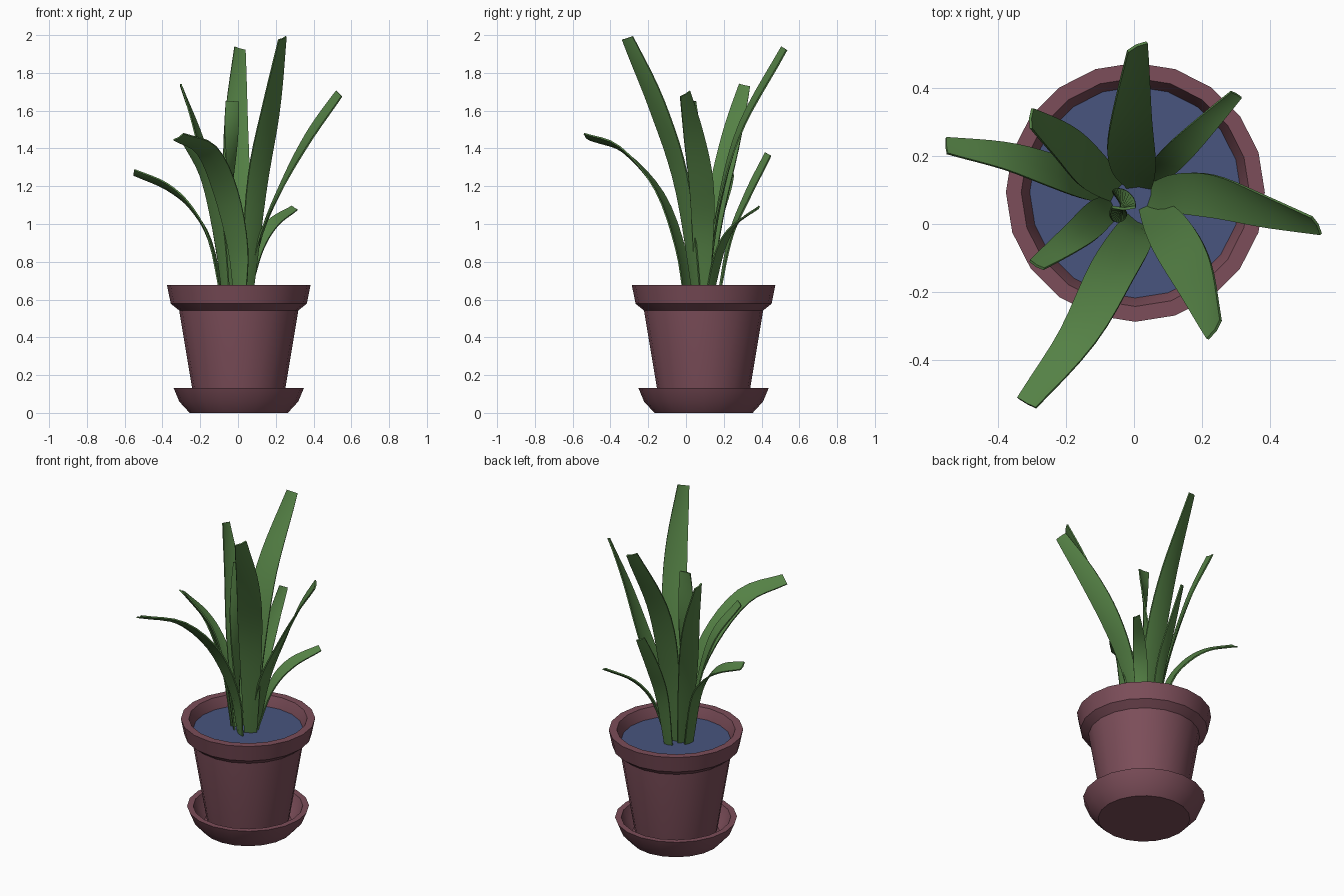
import bpy, bmesh, math
from mathutils import Vector

if "Cube" in bpy.data.objects:
    bpy.data.objects.remove(bpy.data.objects["Cube"])

CX, CY = 0.004, 0.093  # pot axis
SIDES = 20


def material(name, rgb):
    m = bpy.data.materials.new(name)
    m.diffuse_color = (*rgb, 1)
    m.use_nodes = True
    m.node_tree.nodes["Principled BSDF"].inputs["Base Color"].default_value = m.diffuse_color
    return m


CLAY = material("clay", (0.20, 0.075, 0.10))
GREEN = material("leaf_green", (0.09, 0.22, 0.06))
SOIL = material("soil_blue", (0.065, 0.09, 0.21))


def finish(name, bm, mat, angle):
    bmesh.ops.remove_doubles(bm, verts=bm.verts, dist=1e-5)
    bmesh.ops.recalc_face_normals(bm, faces=bm.faces)
    me = bpy.data.meshes.new(name)
    bm.to_mesh(me)
    bm.free()
    me.materials.append(mat)
    ob = bpy.data.objects.new(name, me)
    bpy.context.collection.objects.link(ob)
    bpy.ops.object.select_all(action='DESELECT')
    ob.select_set(True)
    bpy.context.view_layer.objects.active = ob
    bpy.ops.object.shade_smooth_by_angle(angle=math.radians(angle))
    return ob


def lathe(name, profile, mat):
    """Revolve (radius, z) points around the pot axis."""
    bm = bmesh.new()
    rings = []
    for r, z in profile:
        rings.append([bm.verts.new((CX + r * math.cos(a), CY + r * math.sin(a), z))
                      for a in (math.tau * i / SIDES for i in range(SIDES))])
    for lo, hi in zip(rings, rings[1:]):
        for i in range(SIDES):
            j = (i + 1) % SIDES
            bm.faces.new((lo[i], lo[j], hi[j], hi[i]))
    return finish(name, bm, mat, 25)


def catmull(pts, t):
    """Point on a smooth curve through pts, t in 0..1."""
    p = [2 * pts[0] - pts[1]] + pts + [2 * pts[-1] - pts[-2]]
    s = t * (len(pts) - 1)
    i = min(int(s), len(pts) - 2)
    u = s - i
    a, b, c, d = p[i:i + 4]
    return 0.5 * (2 * b + (c - a) * u + (2 * a - 5 * b + 4 * c - d) * u * u
                  + (3 * b - a - 3 * c + d) * u ** 3)


def leaf(name, path, ang0, ang1, wide, tip, base=0.07, roll=0, steps=16, thick=0.008):
    """Tapered, lightly cupped blade; ang0/ang1 turn its width, roll tilts the tip."""
    pts = [Vector(p) for p in path]
    bm = bmesh.new()
    rings = []
    for k in range(steps + 1):
        t = k / steps
        c = catmull(pts, t)
        tan = (catmull(pts, min(1, t + .01)) - catmull(pts, max(0, t - .01))).normalized()
        a = math.radians(ang0 + (ang1 - ang0) * t * t)
        side = Vector((math.cos(a), math.sin(a), 0))
        side = (side - tan * side.dot(tan)).normalized()
        up = tan.cross(side)
        r = math.radians(roll) * t
        side, up = side * math.cos(r) + up * math.sin(r), up * math.cos(r) - side * math.sin(r)
        w = (base + (tip - base) * t) + (wide - (base + tip) / 2) * math.sin(math.pi * t)
        ring = []
        for s, h in ((-1, 0), (0, -1), (1, 0), (1, 1), (0, 1), (-1, 1)):
            cup = -0.08 * w if s == 0 else 0
            off = (thick / 2) * (1 if h == 1 else -1)
            ring.append(bm.verts.new(c + side * s * w / 2 + up * (cup + off)))
        rings.append(ring)
    for lo, hi in zip(rings, rings[1:]):
        for i in range(6):
            j = (i + 1) % 6
            bm.faces.new((lo[i], lo[j], hi[j], hi[i]))
    for r in (rings[0], rings[-1]):
        bm.faces.new((r[0], r[1], r[4], r[5]))
        bm.faces.new((r[1], r[2], r[3], r[4]))
    return finish(name, bm, GREEN, 40)


# Saucer, pot with collar, soil
lathe("saucer", [(0, 0), (.26, 0), (.315, .06), (.345, .132), (.31, .132),
                 (.285, .07), (.25, .03), (0, .03)], CLAY)
lathe("pot", [(0, .03), (.23, .03), (.315, .54), (.315, .542), (.36, .578), (.38, .677),
              (.335, .677), (.308, .61), (.305, .59)], CLAY)
lathe("soil", [(0, .615), (.311, .615)], SOIL)

# Leaves: path, root and tip width direction, widest and tip width
leaf("leaf_back_tall", [(.015, .105, .6), (-.002, .165, 1.07), (-.01, .285, 1.5),
                        (.01, .52, 1.93)], 178, 212, .14, .065)
leaf("leaf_front_right_tall", [(.045, .06, .6), (.1, -.02, 1.2), (.175, -.15, 1.62),
                               (.235, -.31, 1.985)], 33, 60, .14, .07)
leaf("leaf_right", [(.045, .085, .6), (.12, .09, .95), (.24, .08, 1.22),
                    (.38, .04, 1.47), (.535, -.005, 1.69)], 80, 105, .13, .065, roll=25)
leaf("leaf_back_right_small", [(.04, .12, .6), (.1, .18, .86), (.18, .26, 1.0),
                               (.3, .38, 1.085)], 135, 150, .08, .04, .05, roll=25)
leaf("leaf_back_low", [(0, .17, .6), (0, .235, .93), (0, .325, 1.15),
                       (.01, .435, 1.37)], 188, 212, .08, .05, .05, roll=12)
leaf("leaf_back_left", [(-.05, .095, .6), (-.12, .155, 1.07), (-.2, .235, 1.44),
                        (-.3, .31, 1.735)], 235, 270, .12, .06)
leaf("leaf_left", [(-.08, .09, .6), (-.15, .12, .92), (-.25, .16, 1.09),
                   (-.38, .2, 1.2), (-.55, .23, 1.273)], 255, 276, .10, .055, .06, roll=28)
leaf("leaf_front_left_long", [(.01, .01, .6), (0, -.03, .87), (-.065, -.14, 1.17),
                              (-.165, -.33, 1.39), (-.315, -.525, 1.462)],
     328, 331, .135, .07, roll=28)
leaf("leaf_front_left_small", [(-.06, .055, .6), (-.1, .03, .95), (-.165, -.03, 1.25),
                               (-.285, -.12, 1.46)], 305, 340, .095, .05, .06)
leaf("leaf_centre", [(-.04, .06, .6), (-.045, .055, 1.1), (-.03, .05, 1.65)],
     120, 0, .10, .07, .06)
